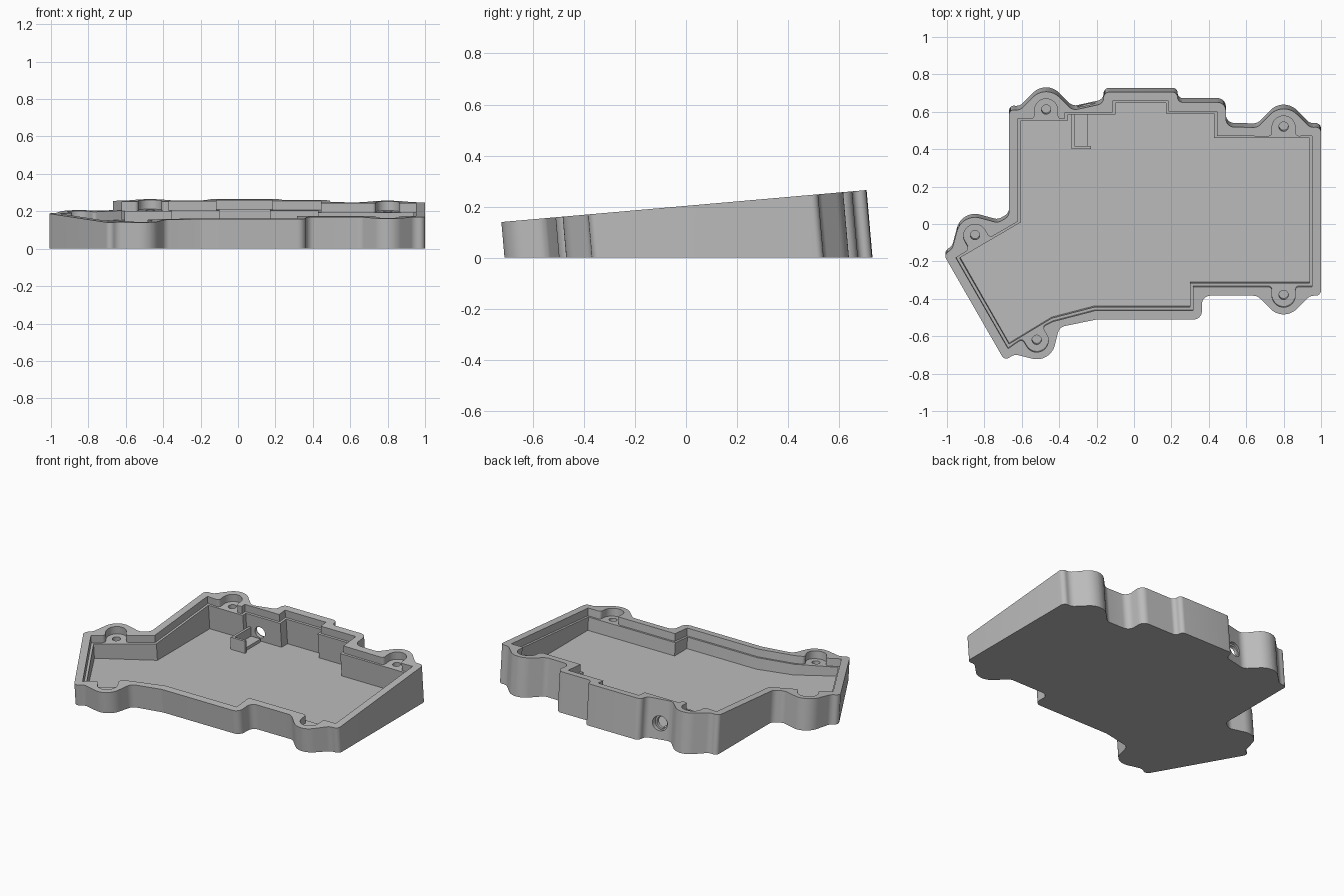
import bpy, bmesh, math
from mathutils import Vector, Matrix, geometry

if "Cube" in bpy.data.objects:
    bpy.data.objects.remove(bpy.data.objects["Cube"], do_unlink=True)

grey = bpy.data.materials.new("light grey plastic")
grey.use_nodes = True
grey.diffuse_color = (0.5, 0.5, 0.5, 1)
grey.node_tree.nodes["Principled BSDF"].inputs["Base Color"].default_value = (0.5, 0.5, 0.5, 1)

# The case is drawn in its tilted top plane, then cut flat underneath
TILT = Matrix.Translation((0, 0, 0.203)) @ Matrix.Rotation(math.radians(5), 4, "X")
AXIS = TILT.to_3x3() @ Vector((0, 0, 1))
BACK = TILT.to_3x3() @ Vector((0, 1, 0))
FLOOR, LEDGE = 0.04, -0.05

# Inner wall corners, clockwise
INNER = [(-.605, .005), (-.605, .552), (-.353, .552), (-.353, .583), (-.1, .583),
         (-.1, .645), (.17, .645), (.17, .59), (.428, .59), (.428, .458), (.937, .458),
         (.937, -.322), (.3, -.322), (.3, -.45), (-.21, -.45), (-.44, -.51),
         (-.668, -.648), (-.932, -.187)]
# Screw posts: centre, outward direction in degrees, wall they sit on
POSTS = [((-.47, .61), 90, 1), ((.8, .518), 90, 9), ((.8, -.385), -90, 11),
         ((-.52, -.626), -59, 15), ((-.85, -.064), 120, 17)]
SOCKET_X, SOCKET_Z = -.255, -.155


def offset(points, d):
    """Move every wall of a clockwise outline outwards by d."""
    out = []
    for i, p in enumerate(points):
        p = Vector(p)
        a = (p - Vector(points[i - 1])).normalized()
        b = (Vector(points[(i + 1) % len(points)]) - p).normalized()
        n, m = Vector((-a.y, a.x)), Vector((-b.y, b.x))
        out.append(p + (n + m) * d / (1 + n.dot(m)))
    return out


def with_posts(d, r, base, foot, top, fillet, corner):
    """Offset outline with a rounded bulge round each screw post."""
    outline = []
    for i, p in enumerate(offset(INNER, d)):
        if all((p - Vector(c)).length > r * 1.42 for c, _, _ in POSTS):
            outline.append((p, corner))
        for c, angle, wall in POSTS:
            if wall == i:
                n = Vector((math.cos(math.radians(angle)), math.sin(math.radians(angle))))
                t = Vector((n.y, -n.x))
                for s, h, rad in ((-foot, base, fillet), (-top, r, r), (top, r, r), (foot, base, fillet)):
                    outline.append((Vector(c) + t * s + n * h, rad))
    return outline


def rounded(outline, steps=8):
    """Replace each corner by an arc of its own radius."""
    pts = []
    for i, (p, r) in enumerate(outline):
        a = outline[i - 1][0] - p
        b = outline[(i + 1) % len(outline)][0] - p
        turn = math.pi - a.angle(b)
        if r == 0 or turn < 0.02:
            pts.append(p)
            continue
        # Posts keep their full radius, other corners shrink to fit
        limit = min(a.length, b.length) * (0.5 if r < 0.06 else 1)
        t = min(r * math.tan(turn / 2), limit)
        r = t / math.tan(turn / 2)
        a.normalize()
        b.normalize()
        centre = p + (a + b).normalized() * r / math.cos(turn / 2)
        start, end = p + a * t - centre, p + b * t - centre
        for k in range(steps + 1):
            f = k / steps
            arm = start * math.sin((1 - f) * turn) + end * math.sin(f * turn)
            pts.append(centre + arm / math.sin(turn))
    return [p for i, p in enumerate(pts) if (p - pts[i - 1]).length > 1e-4]


def circle(x, y, r, n=32):
    return [(x + r * math.cos(k * math.tau / n), y + r * math.sin(k * math.tau / n)) for k in range(n)]


bm = bmesh.new()


def at_depth(points, z):
    return [bm.verts.new(TILT @ Vector((p[0], p[1], z))) for p in points]


def at_level(points, level):
    tops = [TILT @ Vector((p[0], p[1], 0)) for p in points]
    return [bm.verts.new(p - AXIS * ((p.z - level) / AXIS.z)) for p in tops]


def fill(*loops):
    """Flat face inside the first loop, with the other loops as holes."""
    verts = [v for loop in loops for v in loop]
    for tri in geometry.tessellate_polygon([[v.co for v in loop] for loop in loops]):
        if len(set(tri)) == 3:
            bm.faces.new([verts[k] for k in tri])


def skirt(a, b, gap=None):
    """Wall between two matching loops, leaving out one panel."""
    for i in range(len(a)):
        if i != gap:
            bm.faces.new((a[i - 1], a[i], b[i], b[i - 1]))


def socket_ring(r, y):
    return [bm.verts.new(TILT @ Vector((x, y, z))) for x, z in circle(SOCKET_X, SOCKET_Z, r)]


def pierced_wall(a, b, r):
    """Wall whose panel behind the socket has a round hole; returns the hole's rim."""
    gap = next(i for i in range(len(a)) if a[i].co.y > .5 and a[i - 1].co.x < SOCKET_X < a[i].co.x)
    skirt(a, b, gap)
    panel = [a[gap - 1], a[gap], b[gap], b[gap - 1]]
    normal = (panel[1].co - panel[0].co).cross(AXIS)
    rim = socket_ring(r, .6)
    for v in rim:
        v.co = geometry.intersect_line_plane(v.co, v.co + BACK, panel[0].co, normal)
    fill(panel, rim)
    return rim


# Outer wall and underside
outline = rounded(with_posts(.063, .1, 0, .141, .0414, .05, .045))
outer_top, outer_low = at_depth(outline, 0), at_level(outline, 0)
outer_rim = pierced_wall(outer_top, outer_low, .048)
fill(outer_low)

# Top rim and lid recess
recess = rounded(with_posts(.015, .062, -.048, .062, .062, .02, 0))
recess_top, recess_low = at_depth(recess, 0), at_depth(recess, LEDGE)
fill(outer_top, recess_top)
skirt(recess_top, recess_low)

# Deep cavity with a level floor
inner_top, inner_low = at_depth(INNER, LEDGE), at_level(INNER, FLOOR)
inner_rim = pierced_wall(inner_top, inner_low, .037)
fill(inner_low)

# Blind screw holes in the ledge
hole_tops = []
for (x, y), _, _ in POSTS:
    hole = circle(x, y, .025)
    hole_tops.append(at_depth(hole, LEDGE))
    hole_low = at_depth(hole, -.12)
    skirt(hole_tops[-1], hole_low)
    fill(hole_low)
fill(recess_low, inner_top, *hole_tops)

# Cable socket hole with a wider outer recess
rings = [outer_rim, socket_ring(.048, .605), socket_ring(.037, .605), inner_rim]
for a, b in zip(rings, rings[1:]):
    skirt(a, b)


def to_object(name, bm):
    bmesh.ops.recalc_face_normals(bm, faces=bm.faces)
    mesh = bpy.data.meshes.new(name)
    bm.to_mesh(mesh)
    bm.free()
    mesh.materials.append(grey)
    ob = bpy.data.objects.new(name, mesh)
    bpy.context.collection.objects.link(ob)
    return ob


def box(name, x0, x1, y0, y1, z0, z1):
    cube = bmesh.new()
    bmesh.ops.create_cube(cube, size=1, matrix=Matrix.Translation(
        ((x0 + x1) / 2, (y0 + y1) / 2, (z0 + z1) / 2)) @ Matrix.Diagonal((x1 - x0, y1 - y0, z1 - z0, 1)))
    to_object(name, cube)


case = to_object("case_tray", bm)

# Socket holder on the cavity floor
box("socket_holder_stop", -.335, -.23, .402, .418, FLOOR - .01, .12)
box("socket_holder_wall", -.333, -.317, .41, .59, FLOOR - .01, .12)
box("socket_holder_pad", -.32, -.247, .41, .59, FLOOR - .01, .06)

bpy.ops.object.select_all(action="DESELECT")
case.select_set(True)
bpy.context.view_layer.objects.active = case
bpy.ops.object.shade_smooth_by_angle(angle=math.radians(30))
